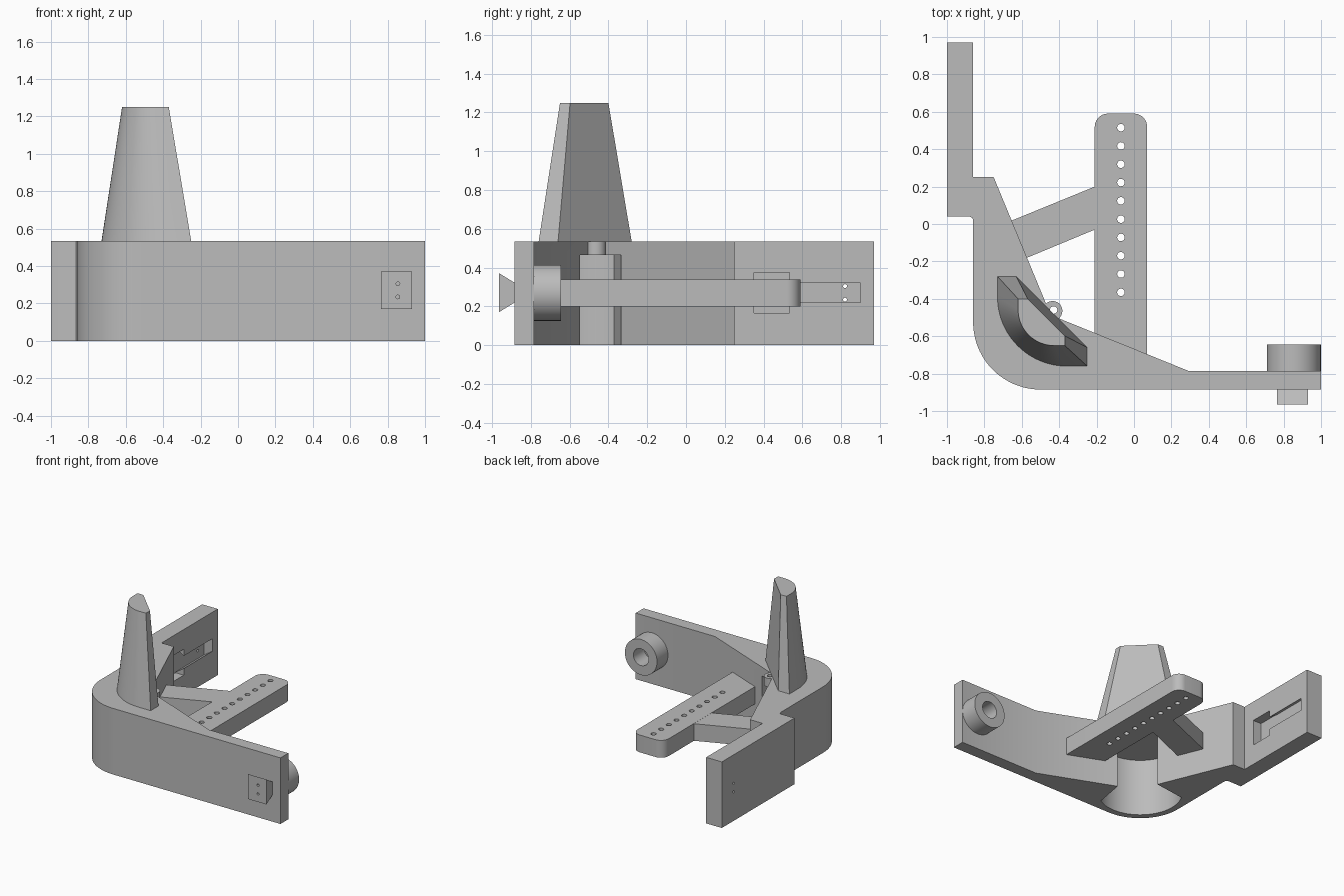
import bpy, bmesh
from math import cos, sin, radians

default = bpy.data.objects.get("Cube")
if default:
    bpy.data.objects.remove(default)

grey = bpy.data.materials.new("plain grey")
grey.use_nodes = True
GREY = (0.5, 0.5, 0.5, 1)
grey.diffuse_color = GREY
grey.node_tree.nodes["Principled BSDF"].inputs["Base Color"].default_value = GREY

PLACE = {"x": lambda a, b, h: (h, a, b),
         "y": lambda a, b, h: (a, h, b),
         "z": lambda a, b, h: (a, b, h)}


def arc(cx, cy, r, start, end, n=24):
    angles = [radians(start + (end - start) * i / n) for i in range(n + 1)]
    return [(cx + r * cos(t), cy + r * sin(t)) for t in angles]


def circle(cx, cy, r, n=48):
    return arc(cx, cy, r, 0, 360, n)[:-1]


def rect(a0, b0, a1, b1):
    return [(a0, b0), (a1, b0), (a1, b1), (a0, b1)]


def loft(name, sections, axis="z"):
    """Solid per (lower outline, upper outline, low, high) entry."""
    bm = bmesh.new()
    for lower, upper, lo, hi in sections:
        bottom = [bm.verts.new(PLACE[axis](a, b, lo)) for a, b in lower]
        top = [bm.verts.new(PLACE[axis](a, b, hi)) for a, b in upper]
        bm.faces.new(bottom)
        bm.faces.new(top)
        for i in range(len(bottom)):
            j = (i + 1) % len(bottom)
            bm.faces.new((bottom[i], bottom[j], top[j], top[i]))
    bmesh.ops.recalc_face_normals(bm, faces=bm.faces)
    mesh = bpy.data.meshes.new(name)
    bm.to_mesh(mesh)
    bm.free()
    mesh.materials.append(grey)
    ob = bpy.data.objects.new(name, mesh)
    bpy.context.collection.objects.link(ob)
    return ob


def prism(name, outlines, lo, hi, axis="z"):
    return loft(name, [(o, o, lo, hi) for o in outlines], axis)


def select(ob):
    bpy.ops.object.select_all(action="DESELECT")
    ob.select_set(True)
    bpy.context.view_layer.objects.active = ob


def cut(ob, cutter):
    cutter.hide_render = True
    mod = ob.modifiers.new("cut", "BOOLEAN")
    mod.operation = "DIFFERENCE"
    mod.solver = "EXACT"
    mod.object = cutter
    select(ob)
    bpy.ops.object.modifier_apply(modifier=mod.name)
    bpy.data.objects.remove(cutter)


H = 0.535          # body height
MID = 0.27         # height of the connectors
PIN_Z = (0.235, 0.305)

# Corner body with both side arms
outline = [(-1, 0.97), (-1, 0.04), (-0.88, 0.04), (-0.865, 0.034), (-0.86, 0.02)]
outline += arc(-0.5, -0.525, 0.36, 180, 270, 32)
outline += [(1, -0.885), (1, -0.785), (0.29, -0.785), (-0.445, -0.487),
            (-0.75, 0.25), (-0.86, 0.25), (-0.86, 0.97)]
body = prism("corner_body", [outline], 0, H)

# Hollow under the corner, open below and towards the inside
hollow = [(-0.505, -0.335), (-0.35, -0.2), (-0.16, -0.39), (-0.30, -0.545)]
hollow += arc(-0.5, -0.525, 0.31, 300, 150, 32)
cut(body, prism("hollow_cutter", [hollow], -0.1, 0.465))

# Dovetail slot with a wide entry pocket and pin holes in the rear arm
cut(body, loft("slot_cutter", [(rect(0.45, 0.17, 0.9, 0.37),
                                rect(0.45, 0.22, 0.9, 0.32), -0.935, -0.859)], "x"))
cut(body, prism("pocket_cutter", [rect(0.35, 0.165, 0.535, 0.375)],
                -0.935, -0.8, "x"))
cut(body, prism("pin_cutter", [circle(0.82, z, 0.01, 16) for z in PIN_Z],
                -1.1, -0.9, "x"))

# Tapered post, a rounded wedge in plan
base = [(-0.73, -0.28)] + arc(-0.36, -0.39, 0.37, 180, 270, 24)
base += [(-0.25, -0.76), (-0.25, -0.66), (-0.63, -0.28)]
tip = [(-0.495 + (x + 0.49) * 0.52, -0.525 + (y + 0.52) * 0.52) for x, y in base]
post = loft("tapered_post", [(base, tip, H - 0.002, 1.25)])

# Perforated bar with rounded end
bar_outline = [(-0.21, -0.62), (0.07, -0.735)]
bar_outline += arc(0.0, 0.52, 0.07, 0, 90, 10) + arc(-0.14, 0.52, 0.07, 90, 180, 10)
bar = prism("perforated_bar", [bar_outline], 0.2, 0.34)
cut(bar, prism("bar_hole_cutter",
               [circle(-0.07, 0.515 - 0.0978 * i, 0.02, 24) for i in range(10)],
               0.1, 0.5))

# Diagonal brace between the bar and the rear arm
brace = prism("diagonal_brace", [[(-0.2, 0.204), (-0.74, -0.017),
                                  (-0.66, -0.217), (-0.2, -0.026)]], 0.201, 0.339)

# Small drilled lug in the inner corner
lug = prism("corner_lug", [circle(-0.435, -0.464, 0.052)], 0.465, H)
cut(lug, prism("lug_cutter", [circle(-0.43, -0.46, 0.02, 24)], 0.3, 0.7))

# Round socket on the inside of the front arm
socket = prism("round_socket", [circle(0.855, MID, 0.144, 64)], -0.787, -0.645, "y")
cut(socket, prism("socket_cutter", [circle(0.855, MID, 0.068)], -0.784, -0.5, "y"))

# Dovetail tongue on the outside of the front arm
tongue = loft("dovetail_tongue", [(rect(0.765, 0.17, 0.93, 0.372),
                                   rect(0.765, 0.22, 0.93, 0.322),
                                   -0.965, -0.884)], "y")
cut(tongue, prism("tongue_cutter", [circle(0.855, z, 0.01, 16) for z in PIN_Z],
                  -1.1, -0.89, "y"))

for part in (body, post, bar, brace, lug, socket, tongue):
    select(part)
    bpy.ops.object.shade_smooth_by_angle(angle=radians(30))
